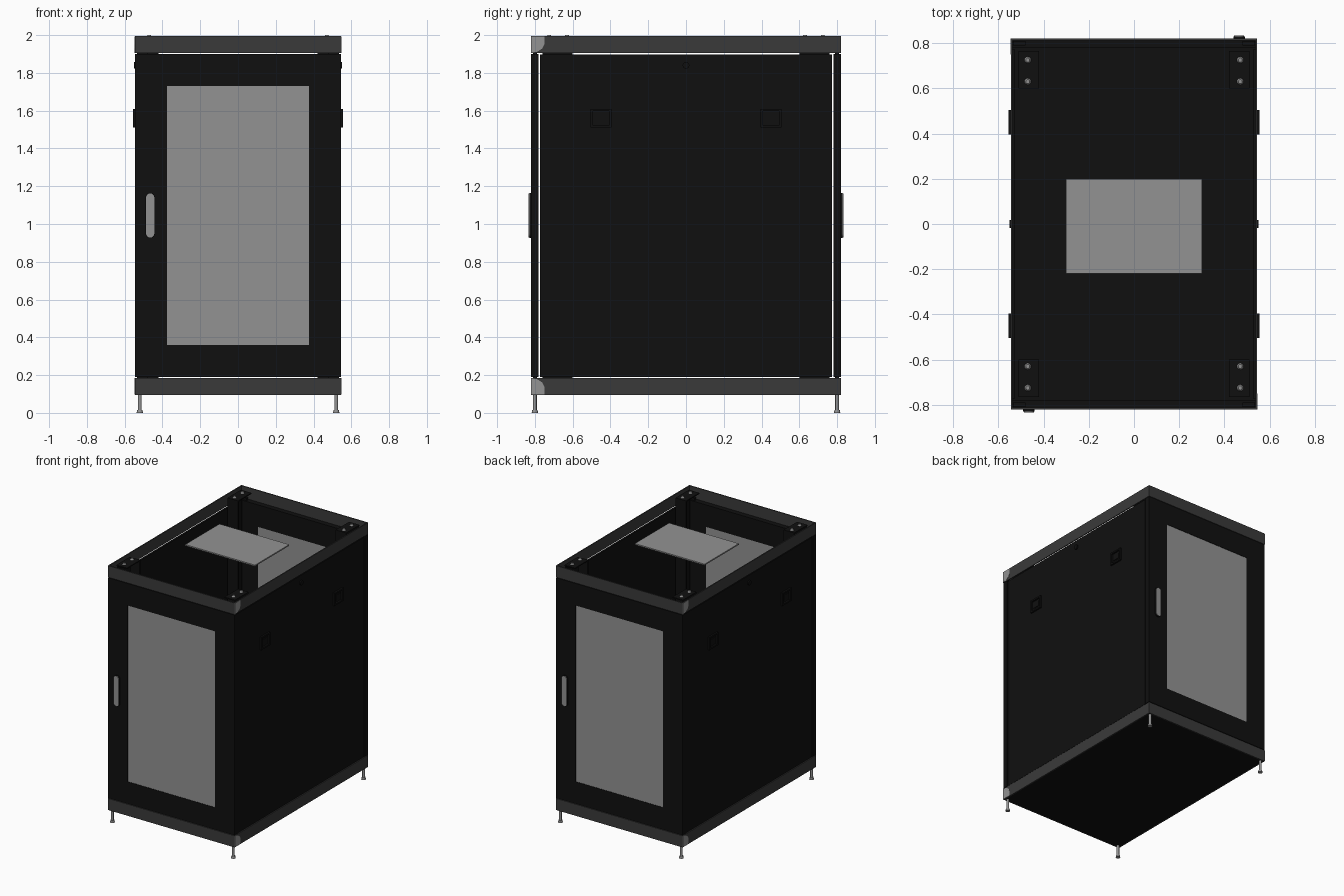
import bpy, bmesh, math
from mathutils import Matrix, Vector

cube = bpy.data.objects.get("Cube")
if cube:
    bpy.data.objects.remove(cube)


def material(name, rgb):
    m = bpy.data.materials.new(name)
    m.use_nodes = True
    m.diffuse_color = (*rgb, 1)
    m.node_tree.nodes["Principled BSDF"].inputs["Base Color"].default_value = (*rgb, 1)
    return m


BLACK = material("black sheet metal", (0.005, 0.005, 0.005))
DARK = material("dark grey rail", (0.042, 0.042, 0.042))
GREY = material("light grey", (0.29, 0.29, 0.29))


class Part:
    """Collects primitives into one named object."""

    def __init__(self, name, mat):
        self.name, self.mat, self.bm = name, mat, bmesh.new()

    def box(self, x, y, z):
        lo = Vector((min(x), min(y), min(z)))
        hi = Vector((max(x), max(y), max(z)))
        mat = Matrix.Translation((lo + hi) / 2) @ Matrix.Diagonal((*(hi - lo), 1))
        bmesh.ops.create_cube(self.bm, size=1, matrix=mat)
        return self

    def cyl(self, centre, r1, r2, depth, axis="Z", sides=16):
        rot = Matrix.Rotation(math.pi / 2, 4, "Y") if axis == "X" else Matrix()
        bmesh.ops.create_cone(self.bm, cap_ends=True, segments=sides, radius1=r1,
                              radius2=r2, depth=depth,
                              matrix=Matrix.Translation(centre) @ rot)
        return self

    def prism(self, outline, direction):
        face = self.bm.faces.new([self.bm.verts.new(p) for p in outline])
        ext = bmesh.ops.extrude_face_region(self.bm, geom=[face])
        verts = [g for g in ext["geom"] if isinstance(g, bmesh.types.BMVert)]
        bmesh.ops.translate(self.bm, verts=verts, vec=direction)
        return self

    def done(self, turn=False, smooth=False):
        bmesh.ops.recalc_face_normals(self.bm, faces=self.bm.faces)
        mesh = bpy.data.meshes.new(self.name)
        self.bm.to_mesh(mesh)
        self.bm.free()
        mesh.materials.append(self.mat)
        ob = bpy.data.objects.new(self.name, mesh)
        bpy.context.collection.objects.link(ob)
        if turn:
            ob.rotation_euler.z = math.pi
        if smooth:
            bpy.ops.object.select_all(action="DESELECT")
            ob.select_set(True)
            bpy.context.view_layer.objects.active = ob
            bpy.ops.object.shade_smooth_by_angle()
        return ob


W, D = 0.545, 0.82            # half width and half depth
BASE, TOP = 0.095, 1.995      # cabinet bottom and top
LOW, HIGH = 0.185, 1.905      # inner edges of the two rail rings
T = 0.008                     # sheet thickness
GAP = 0.004
SIGNS = (-1, 1)
CORNERS = [(sx, sy) for sx in SIGNS for sy in SIGNS]

# Rail rings round the top and bottom
for name, z in (("top_rails", (HIGH, TOP)), ("bottom_rails", (BASE, LOW))):
    p = Part(name, DARK)
    for s in SIGNS:
        p.box((-W, W), (s * D, s * (D - T)), z)
        p.box((s * W, s * (W - T)), (T - D, D - T), z)
    p.done()

# Floor pan
Part("floor", BLACK).box((T - W, W - T), (T - D, D - T), (BASE + 0.002, BASE + 0.012)).done()

# Front and rear: door, window, hinge pins, handle, rail corner caps
wx, wz0, wz1 = 0.375, 0.36, 1.73
for prefix, turn in (("front", False), ("rear", True)):
    y = (-D, -D + 0.04)
    z = (LOW + GAP, HIGH - GAP)
    door = Part(prefix + "_door", BLACK)
    for s in SIGNS:
        door.box((s * wx, s * W), y, z)
    door.box((-wx, wx), y, (z[0], wz0)).box((-wx, wx), y, (wz1, z[1]))
    door.done(turn)

    Part(prefix + "_window", GREY).box((-wx, wx), (-D + 0.003, -D + 0.037), (wz0, wz1)).done(turn)

    pins = Part(prefix + "_hinge_pins", BLACK)
    for s in SIGNS:
        for zc in (LOW, HIGH):
            pins.box((s * 0.48, s * 0.535), (-0.81, -0.79), (zc - 0.015, zc + 0.015))
    pins.done(turn)

    # Handle: dark rounded base with a light grip
    for part, mat, r, y0, depth in (("_handle_base", BLACK, 0.025, -D, 0.009),
                                    ("_handle_grip", GREY, 0.022, -D - 0.009, 0.005)):
        outline = []
        for i in range(18):
            a = math.pi * (i if i < 9 else i - 1) / 8
            zc = 1.14 if i < 9 else 0.95
            outline.append((-0.465 + r * math.cos(a), y0, zc + r * math.sin(a)))
        Part(prefix + part, mat).prism(outline, (0, -depth, 0)).done(turn, True)

    # Rounded light caps on the side of one corner
    caps = Part(prefix + "_corner_caps", GREY)
    h = HIGH - LOW
    for edge, d in ((HIGH, 1), (LOW, -1)):
        shape = [(0, 0), (0.035, 0.008), (0.06, 0.025), (0.07, 0.045), (0.07, 0.088), (0, 0.088)]
        caps.prism([(W, -D + a, edge + d * b) for a, b in shape], (0.002, 0, 0))
    caps.done(turn)

# Side panels with latch frames and a lock
for side, s in (("left", 1), ("right", -1)):
    Part(side + "_panel", BLACK).box((s * (W - 0.003), s * (W - 0.018)), (-0.772, 0.772),
                                     (LOW + GAP, HIGH - 2 * GAP)).done()
    latch = Part(side + "_latches", BLACK)
    x = (s * (W - 0.004), s * (W + 0.01))
    for c in (-0.45, 0.45):
        for e in SIGNS:
            latch.box(x, (c + e * 0.055, c + e * 0.043), (1.51, 1.61))
            latch.box(x, (c - 0.043, c + 0.043), (1.56 + e * 0.05, 1.56 + e * 0.038))
        latch.box((s * (W - 0.004), s * (W + 0.002)), (c - 0.03, c + 0.03), (1.54, 1.58))
    latch.done()
    Part(side + "_lock", BLACK).cyl((s * W, 0, 1.84), 0.018, 0.018, 0.012, "X").done(smooth=True)

# Inner corner posts with mounting plates
posts = Part("mounting_posts", BLACK)
for sx, sy in CORNERS:
    posts.box((sx * 0.42, sx * 0.51), (sy * 0.6, sy * 0.612), (BASE + 0.012, 1.98))
    posts.box((sx * 0.498, sx * 0.51), (sy * 0.612, sy * 0.76), (BASE + 0.012, 1.98))
    posts.box((sx * 0.42, sx * 0.51), (sy * 0.6, sy * 0.765), (1.98, 1.988))
posts.done()

# Bolts on the posts
bolts = Part("post_bolts", GREY)
for sx, sy in CORNERS:
    for y in (0.63, 0.725):
        bolts.cyl((sx * 0.47, sy * y, 1.994), 0.015, 0.009, 0.012, sides=12)
bolts.done(smooth=True)

# Roof cover plate
Part("roof_plate", GREY).box((-0.3, 0.3), (-0.22, 0.2), (1.985, 1.995)).done()

# Levelling feet
feet = Part("feet", GREY)
for sx, sy in CORNERS:
    feet.cyl((sx * 0.52, sy * 0.8, 0.055), 0.01, 0.01, 0.09)
    feet.cyl((sx * 0.52, sy * 0.8, 0.008), 0.017, 0.014, 0.016)
feet.done(smooth=True)
